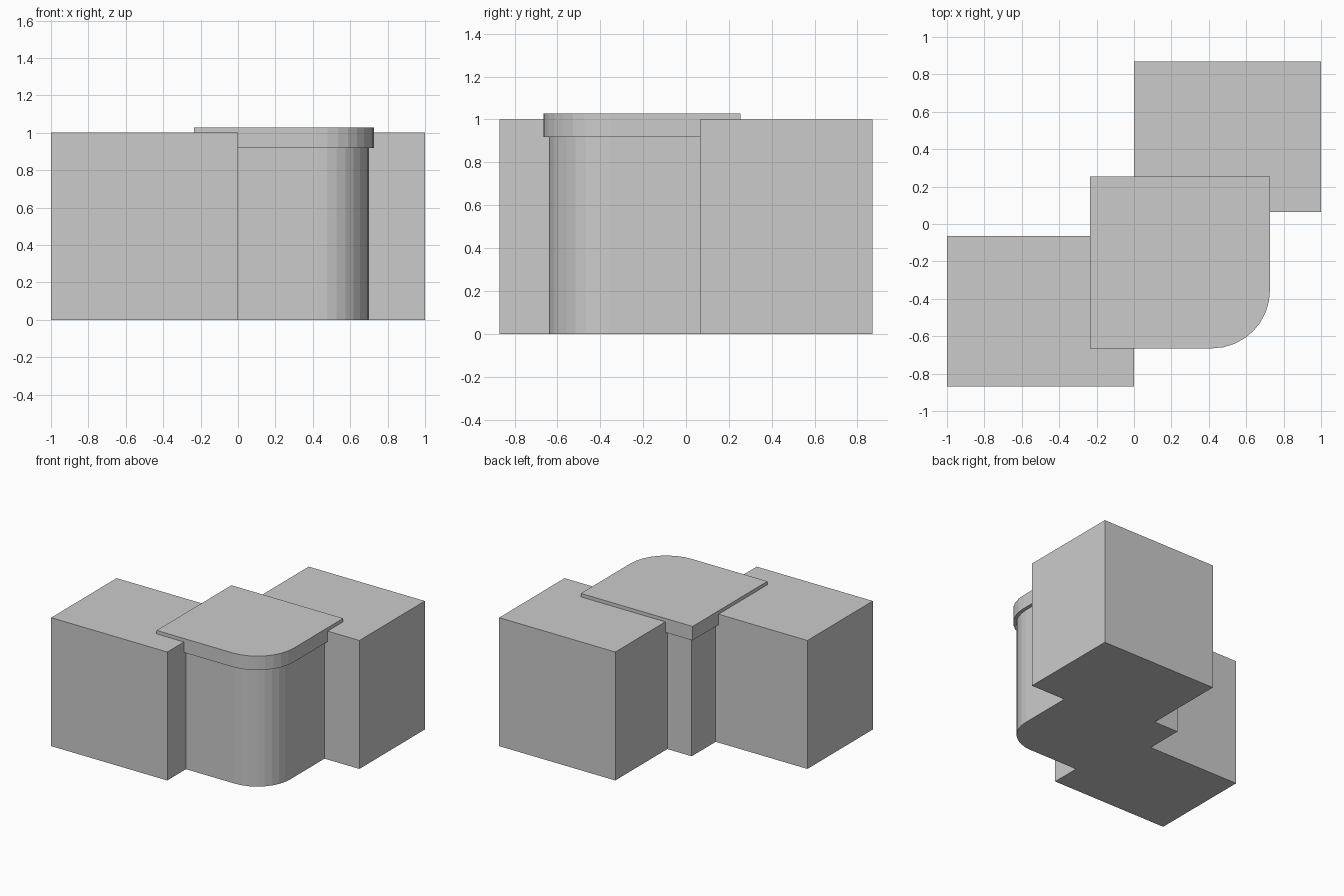
import bpy, bmesh

if "Cube" in bpy.data.objects:
    bpy.data.objects.remove(bpy.data.objects["Cube"])


def box(name, x, y, z, radius=0.0):
    """Box from ranges; a radius rounds its front right vertical edge."""
    bm = bmesh.new()
    bmesh.ops.create_cube(bm, size=1)
    for v in bm.verts:
        v.co = [r[0] if c < 0 else r[1] for c, r in zip(v.co, (x, y, z))]
    if radius:
        edges = [e for e in bm.edges
                 if all(v.co.x > x[1] - 1e-4 and v.co.y < y[0] + 1e-4 for v in e.verts)]
        bmesh.ops.bevel(bm, geom=edges, offset=radius, offset_type='OFFSET',
                        segments=8, profile=0.5, affect='EDGES')
    bmesh.ops.recalc_face_normals(bm, faces=bm.faces)
    mesh = bpy.data.meshes.new(name)
    bm.to_mesh(mesh)
    bm.free()
    obj = bpy.data.objects.new(name, mesh)
    bpy.context.collection.objects.link(obj)
    return obj


# Two staggered side blocks
box("left_block", (-1, 0), (-0.87, -0.065), (0, 1))
box("right_block", (0, 1), (0.065, 0.87), (0, 1))

# Central pedestal and overhanging top, rounded at the front right corner
box("central_pedestal", (-0.21, 0.70), (-0.64, 0.23), (0, 0.95), 0.28)
box("top_slab", (-0.235, 0.727), (-0.665, 0.255), (0.918, 1.027), 0.31)
